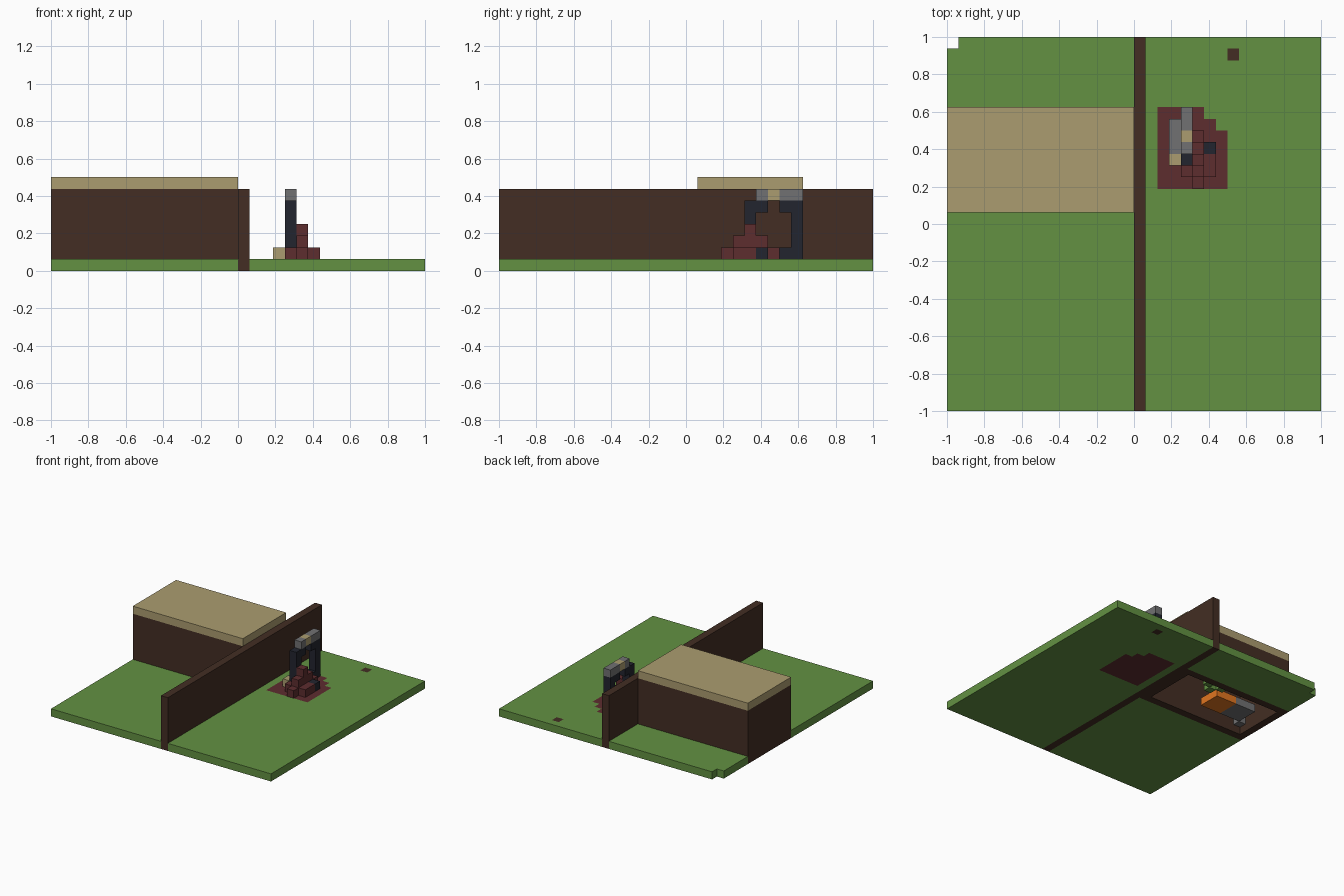
import bpy, bmesh
from mathutils import Vector

cube = bpy.data.objects.get("Cube")
if cube:
    bpy.data.objects.remove(cube, do_unlink=True)

UNIT = 1 / 16          # edge of one block
HALF = 16              # blocks from centre to border
COLOURS = {
    "grass green": (0.125, 0.285, 0.055),
    "dark wood": (0.056, 0.027, 0.017),
    "pale straw": (0.41, 0.335, 0.16),
    "dull red": (0.11, 0.026, 0.028),
    "stone grey": (0.165, 0.165, 0.17),
    "obsidian blue": (0.016, 0.018, 0.028),
    "bright orange": (0.75, 0.18, 0.015),
}
materials = {}
for name, rgb in COLOURS.items():
    mat = bpy.data.materials.new(name)
    mat.use_nodes = True
    mat.diffuse_color = (*rgb, 1)
    bsdf = mat.node_tree.nodes["Principled BSDF"]
    bsdf.inputs["Base Color"].default_value = (*rgb, 1)
    bsdf.inputs["Roughness"].default_value = 0.9
    materials[name] = mat

cells = {}             # block position -> part name
part_colour = {}


def fill(part, colour, x, y, z):
    """Fill an inclusive range of blocks; later parts replace earlier ones."""
    part_colour[part] = colour
    for i in range(x[0], x[-1] + 1):
        for j in range(y[0], y[-1] + 1):
            for k in range(z[0], z[-1] + 1):
                cells[i, j, k] = part


def clear(x, y, z):
    for i in range(x[0], x[-1] + 1):
        for j in range(y[0], y[-1] + 1):
            for k in range(z[0], z[-1] + 1):
                cells.pop((i, j, k), None)


# Lawn with a missing corner block
fill("lawn", "grass green", [0, 31], [0, 31], [0])
clear([0], [31], [0])
fill("ground_stump", "dark wood", [24], [30], [0])

# Hut shell, open underneath, with a flat roof
fill("hut_walls", "dark wood", [0, 15], [17, 25], [0, 6])
clear([1, 14], [18, 24], [0, 6])
fill("hut_roof", "pale straw", [0, 15], [17, 25], [7])
fill("dividing_wall", "dark wood", [16], [0, 31], [0, 6])

# Furnishings inside the hut
fill("orange_table", "bright orange", [5, 7], [19, 21], [1])
fill("stone_hearth", "stone grey", [2, 4], [19, 21], [1])
fill("stone_bench", "stone grey", [14], [18, 24], [1])
for j in (18, 24):
    fill("corner_stones", "stone grey", [1], [j], [1])
for i, j in ((9, 22), (10, 23), (8, 23)):
    fill("indoor_plants", "grass green", [i], [j], [1])

# Red ground patch with a stepped corner
for j in range(19, 26):
    fill("red_patch", "dull red", [18, min(23, 46 - j)], [j], [0])

# Ruined gate: two posts, broken lintel and capstones
fill("gate_posts", "obsidian blue", [20], [25], [1, 5])
fill("gate_posts", "obsidian blue", [20], [21], [1, 5])
for j in (22, 24):
    fill("gate_lintel", "obsidian blue", [20], [j], [5])
fill("gate_base", "obsidian blue", [20], [24], [1])
fill("gate_base", "obsidian blue", [22], [22], [1])
fill("gate_capstones", "stone grey", [20], [22, 25], [6])
fill("gate_keystone", "pale straw", [20], [23], [6])

# Rubble beside the gate
fill("grey_rubble", "stone grey", [19], [22, 24], [1])
fill("straw_block", "pale straw", [19], [21], [1])
fill("red_rubble", "dull red", [21], [19, 23], [1])
fill("red_rubble", "dull red", [21], [20, 22], [2])
fill("red_rubble", "dull red", [21], [21], [3])
fill("red_rubble", "dull red", [22], [20, 21], [1])
fill("red_rubble", "dull red", [20], [20], [1])

# One object per part, keeping only faces not covered by another block
for part, colour in part_colour.items():
    bm = bmesh.new()
    for cell in [c for c, p in cells.items() if p == part]:
        for axis in range(3):
            for side in (-1, 1):
                step = Vector((0, 0, 0))
                step[axis] = side
                if tuple(int(c + s) for c, s in zip(cell, step)) in cells:
                    continue
                u, v = Vector((0, 0, 0)), Vector((0, 0, 0))
                u[(axis + 1) % 3] = 0.5
                v[(axis + 2) % 3] = 0.5 * side
                centre = Vector(cell) + Vector((0.5 - HALF, 0.5 - HALF, 0.5)) + step / 2
                corners = (-u - v, u - v, u + v, v - u)
                bm.faces.new([bm.verts.new((centre + c) * UNIT) for c in corners])
    bmesh.ops.remove_doubles(bm, verts=bm.verts, dist=UNIT / 100)
    bmesh.ops.dissolve_limit(bm, angle_limit=0.01, verts=bm.verts, edges=bm.edges)
    bmesh.ops.triangulate(bm, faces=[f for f in bm.faces if len(f.verts) > 4])
    mesh = bpy.data.meshes.new(part)
    bm.to_mesh(mesh)
    bm.free()
    mesh.materials.append(materials[colour])
    bpy.context.collection.objects.link(bpy.data.objects.new(part, mesh))
